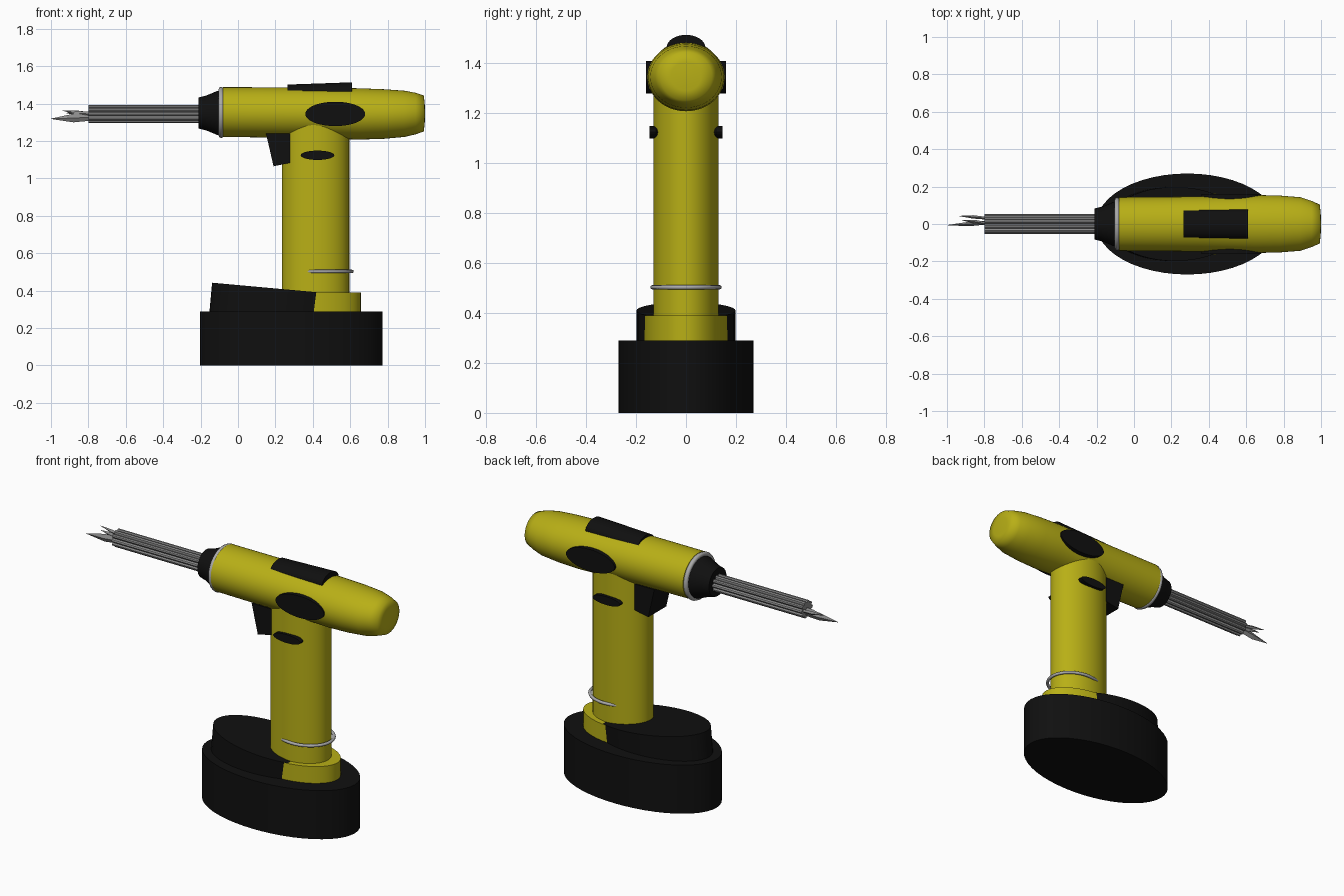
import bpy, bmesh, math
from mathutils import Matrix, Vector

if "Cube" in bpy.data.objects:
    bpy.data.objects.remove(bpy.data.objects["Cube"])


def material(name, col):
    m = bpy.data.materials.new(name)
    m.diffuse_color = (*col, 1)
    m.use_nodes = True
    m.node_tree.nodes["Principled BSDF"].inputs["Base Color"].default_value = m.diffuse_color
    return m


YELLOW = material("yellow plastic", (0.48, 0.43, 0.008))
BLACK = material("black rubber", (0.005, 0.005, 0.005))
SILVER = material("silver trim", (0.40, 0.40, 0.40))
STEEL = material("steel", (0.26, 0.26, 0.26))


def finish(name, bm, mat, smooth=35):
    bmesh.ops.recalc_face_normals(bm, faces=bm.faces)
    me = bpy.data.meshes.new(name)
    bm.to_mesh(me)
    bm.free()
    ob = bpy.data.objects.new(name, me)
    bpy.context.collection.objects.link(ob)
    me.materials.append(mat)
    if smooth:
        bpy.ops.object.select_all(action='DESELECT')
        ob.select_set(True)
        bpy.context.view_layer.objects.active = ob
        bpy.ops.object.shade_smooth_by_angle(angle=math.radians(smooth))
    return ob


def loft(name, rings, mat, smooth=35):
    """Skin a list of point rings and close both ends."""
    bm = bmesh.new()
    vs = [[bm.verts.new(p) for p in r] for r in rings]
    n = len(vs[0])
    for a, b in zip(vs, vs[1:]):
        for i in range(n):
            j = (i + 1) % n
            bm.faces.new((a[i], a[j], b[j], b[i]))
    bm.faces.new(vs[0])
    bm.faces.new(vs[-1])
    return finish(name, bm, mat, smooth)


def ellipse(axis, pos, c, r, n=48):
    """Ellipse across the given axis; c and r are in the other two axes."""
    pts = []
    for i in range(n):
        t = 2 * math.pi * i / n
        p = [c[0] + r[0] * math.cos(t), c[1] + r[1] * math.sin(t)]
        p.insert(axis, pos)
        pts.append(p)
    return pts


def torus(name, centre, axis, r, tube, mat, n=48, m=8):
    """Elliptical ring around an axis."""
    bm = bmesh.new()
    rows = []
    for i in range(n):
        t = 2 * math.pi * i / n
        row = []
        for j in range(m):
            u = 2 * math.pi * j / m
            k = tube * math.cos(u)
            p = [(r[0] + k) * math.cos(t), (r[1] + k) * math.sin(t)]
            p.insert(axis, tube * math.sin(u))
            row.append(bm.verts.new(Vector(p) + Vector(centre)))
        rows.append(row)
    for i in range(n):
        a, b = rows[i], rows[(i + 1) % n]
        for j in range(m):
            k = (j + 1) % m
            bm.faces.new((a[j], a[k], b[k], b[j]))
    return finish(name, bm, mat, 60)


# Battery base, with a tilted upper deck and a rear collar
loft("battery_base", [ellipse(2, z, (0.285, 0), (0.487, 0.27)) for z in (0, 0.29)], BLACK)
deck = [ellipse(2, z, (0.22, 0), (0.36, 0.198)) for z in (0.2, 0.41)]
tilt = Matrix.Rotation(math.radians(5.2), 4, 'Y')
pivot = Vector((0.22, 0, 0.41))
deck = [[tilt @ (Vector(p) - pivot) + pivot for p in r] for r in deck]
loft("battery_deck", deck, BLACK)
loft("handle_collar", [ellipse(2, z, (0.36, 0), (0.297, 0.168)) for z in (0.25, 0.39)], YELLOW)

# Handle and its loose trim ring
loft("handle", [ellipse(2, z, (0.415, 0), (0.18, 0.13)) for z in (0.3, 1.34)], YELLOW)
torus("handle_ring", (0.45, 0, 0.503), 2, (0.16, 0.134), 0.009, SILVER)

# Motor housing: x, half width, lower z, upper z
body = [(-0.08, 0.143, 1.222, 1.488), (0.35, 0.147, 1.217, 1.487),
        (0.65, 0.155, 1.208, 1.482), (0.78, 0.152, 1.212, 1.477),
        (0.89, 0.143, 1.222, 1.469), (0.95, 0.123, 1.236, 1.458),
        (0.993, 0.104, 1.251, 1.444), (0.998, 0.06, 1.29, 1.405),
        (1.0, 0.015, 1.335, 1.36)]
loft("motor_housing",
     [ellipse(0, x, (0, (a + b) / 2), (w, (b - a) / 2)) for x, w, a, b in body], YELLOW, 70)

# Front trim ring and chuck
torus("front_ring", (-0.09, 0, 1.353), 0, (0.128, 0.123), 0.014, SILVER)
nose = [(-0.07, 0.122), (-0.11, 0.118), (-0.17, 0.093), (-0.21, 0.083)]
loft("chuck", [ellipse(0, x, (0, 1.35), (r, r), 32) for x, r in nose], BLACK)

# Fluted bit shaft
flutes = []
for x in (-0.2, -0.8):
    ring = []
    for i in range(40):
        t = 2 * math.pi * i / 40
        r = (0.054, 0.051, 0.040, 0.051)[i % 4]
        ring.append((x, r * math.cos(t), 1.345 + r * math.sin(t) * 0.95))
    flutes.append(ring)
loft("bit_shaft", flutes, STEEL, 0)


# Pointed blades at the end of the bit
def blade(name, tip, mid, root, h, w):
    rings = []
    for p, s in ((root, 0.8), (mid, 1.0), (tip, 0.04)):
        x, y, z = p
        rings.append([(x, y + w * s, z), (x, y, z + h * s), (x, y - w * s, z), (x, y, z - h * s)])
    loft(name, rings, STEEL, 0)


blade("main_blade", (-1.0, -0.006, 1.319), (-0.88, 0, 1.323), (-0.78, 0.008, 1.328), 0.023, 0.012)
blade("upper_blade", (-0.94, 0.043, 1.363), (-0.86, 0.038, 1.352), (-0.78, 0.03, 1.345), 0.011, 0.009)
blade("side_blade", (-0.92, 0.02, 1.35), (-0.85, 0.012, 1.347), (-0.78, 0.0, 1.345), 0.013, 0.01)

# Curved top grip, slightly raised to the rear
loft("top_grip", [ellipse(0, x, (0, z), (0.077, 0.05), 32)
                  for x, z in ((0.265, 1.452), (0.61, 1.464))], BLACK)

# Oval side pads and handle buttons on both sides
for side, s in (("front", -1), ("back", 1)):
    loft(side + "_side_pad",
         [ellipse(1, s * y, (0.52, 1.345), (0.16, 0.065)) for y in (0.12, 0.161)], BLACK)
    loft(side + "_handle_button",
         [ellipse(1, s * y, (0.425, 1.124), (0.09 * k, 0.025 * k), 32)
          for y, k in ((0.105, 0.75), (0.12, 1), (0.147, 1))], BLACK)

# Trigger
side = [(0.15, 1.24), (0.19, 1.065), (0.285, 1.085), (0.285, 1.24)]
loft("trigger", [[(x, y, z) for x, z in side] for y in (-0.085, 0.085)], BLACK, 0)
